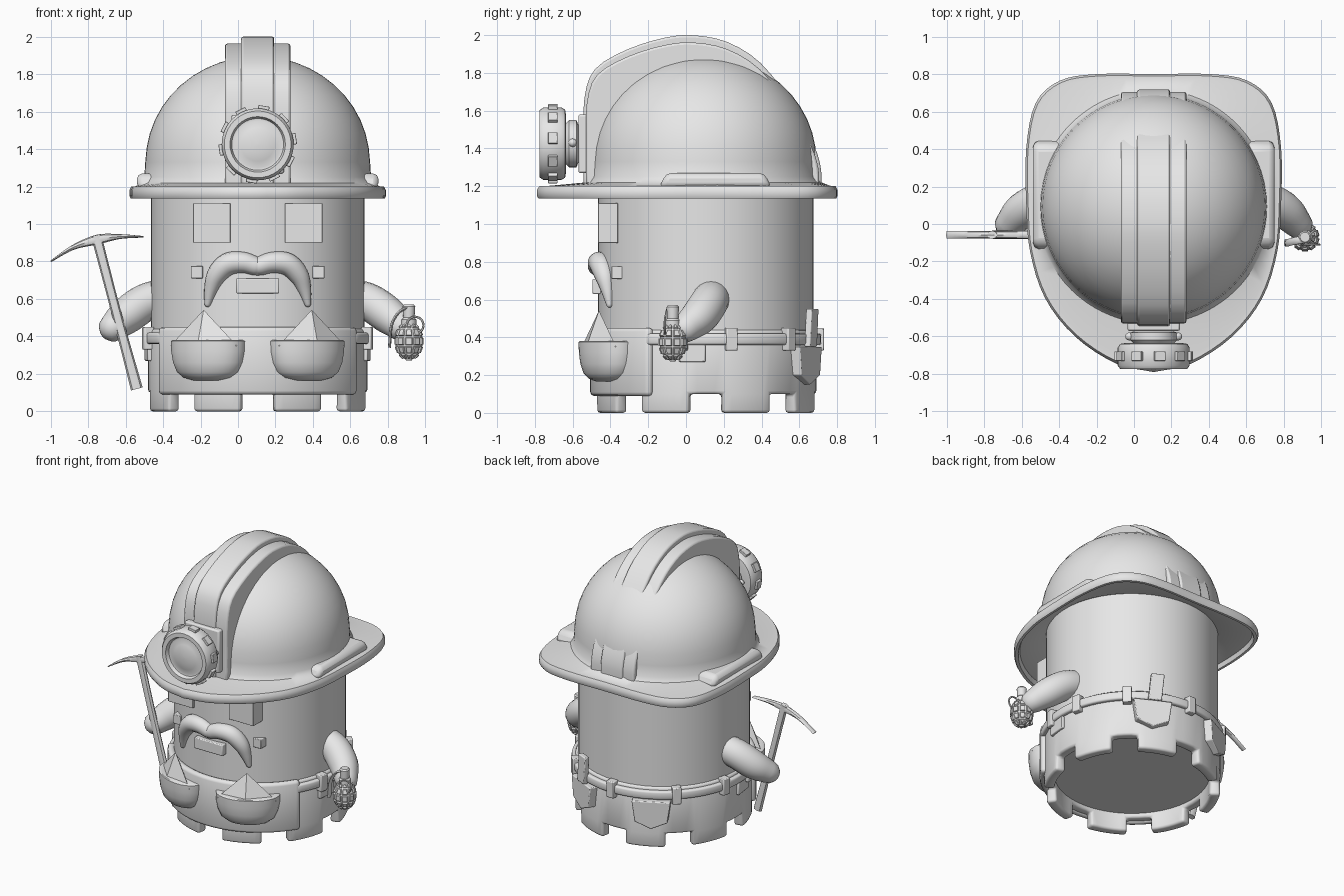
import bpy, bmesh
from math import sin, cos, pi, radians, atan2
from mathutils import Vector

if "Cube" in bpy.data.objects:
    bpy.data.objects.remove(bpy.data.objects["Cube"], do_unlink=True)

GREY = bpy.data.materials.new("plain_grey")
GREY.use_nodes = True
GREY.diffuse_color = (0.8, 0.8, 0.8, 1)
GREY.node_tree.nodes["Principled BSDF"].inputs["Base Color"].default_value = (0.8, 0.8, 0.8, 1)

MID = 0.105          # body axis in x and y
TAU = 2 * pi


def finish(name, bm, bevel=0, thick=0, fix=True, angle=40):
    """Turn a bmesh into a shaded object with optional thickness and bevel."""
    if fix:
        bmesh.ops.recalc_face_normals(bm, faces=bm.faces)
    me = bpy.data.meshes.new(name)
    bm.to_mesh(me)
    bm.free()
    me.materials.append(GREY)
    ob = bpy.data.objects.new(name, me)
    bpy.context.collection.objects.link(ob)
    bpy.ops.object.select_all(action="DESELECT")
    ob.select_set(True)
    bpy.context.view_layer.objects.active = ob
    bpy.ops.object.shade_smooth_by_angle(angle=radians(angle))
    if thick:
        m = ob.modifiers.new("thickness", "SOLIDIFY")
        m.thickness, m.offset = thick, -1
    if bevel:
        m = ob.modifiers.new("bevel", "BEVEL")
        m.width, m.segments, m.limit_method = bevel, 2, "ANGLE"
        m.angle_limit = radians(40)
    return ob


def spline(pts, n):
    """Smooth curve through points of any dimension."""
    p = [Vector(q) for q in pts]
    p = [2 * p[0] - p[1]] + p + [2 * p[-1] - p[-2]]
    out = []
    for a, b, c, d in zip(p, p[1:], p[2:], p[3:]):
        for k in range(n):
            t = k / n
            out.append(0.5 * (2 * b + (c - a) * t + (2 * a - 5 * b + 4 * c - d) * t * t
                              + (3 * b - a - 3 * c + d) * t ** 3))
    return out + [p[-2]]


def loft_mesh(rings):
    bm = bmesh.new()
    rows = [[bm.verts.new(v) for v in r] for r in rings]
    n = len(rows[0])
    for a, b in zip(rows, rows[1:]):
        for i in range(n):
            bm.faces.new((a[i], a[(i + 1) % n], b[(i + 1) % n], b[i]))
    bm.faces.new(rows[0])
    bm.faces.new(rows[-1])
    return bm


def lathe(name, prof, centre, axis="Z", n=40):
    """Rings of (height, radius) around the z or y axis."""
    c, rings = Vector(centre), []
    for h, r in prof:
        ring = [(r * cos(TAU * i / n), r * sin(TAU * i / n)) for i in range(n)]
        rings.append([c + Vector((u, v, h) if axis == "Z" else (u, h, v)) for u, v in ring])
    return finish(name, loft_mesh(rings))


def tube(name, pts, width=None, n=5, sides=14, rounded=True):
    """Swept tube through (x, y, z, radius); width fixes the size along y."""
    path = spline(pts, n)
    if rounded:
        for end, nxt in ((0, 1), (-1, -2)):
            tip, r = path[end].copy(), path[end].w
            d = (path[end].xyz - path[nxt].xyz).normalized()
            for f, g in ((0.5, 0.87), (0.85, 0.53), (0.98, 0.15)):
                q = Vector((*(tip.xyz + d * r * f), r * g))
                path.insert(0, q) if end == 0 else path.append(q)
    rings = []
    for i, p in enumerate(path):
        t = (path[min(i + 1, len(path) - 1)].xyz - path[max(i - 1, 0)].xyz).normalized()
        u = t.cross(Vector((0, 1, 0))).normalized()
        v = u.cross(t)
        rings.append([p.xyz + u * p.w * cos(TAU * k / sides) + v * (width or p.w) * sin(TAU * k / sides)
                      for k in range(sides)])
    return finish(name, loft_mesh(rings))


def prism(name, pts, az, r0, r1, bevel=0.006):
    """Extrude a (tangent, height) outline radially outward at an azimuth."""
    a = radians(az)
    out, tan = Vector((cos(a), sin(a), 0)), Vector((-sin(a), cos(a), 0))
    c = Vector((MID, MID, 0))
    rings = [[c + out * r + tan * t + Vector((0, 0, z)) for t, z in pts] for r in (r0, r1)]
    return finish(name, loft_mesh(rings), bevel)


def rect(t, z, w, h, lean=0):
    return [(t - w - lean, z - h), (t + w - lean, z - h), (t + w + lean, z + h), (t - w + lean, z + h)]


def wall(name, r, a0, a1, n, zs, thick, bevel, skip=lambda i, j: False):
    """Curved wall around the body axis."""
    bm = bmesh.new()
    count = n if a1 - a0 == 360 else n + 1
    ang = [radians(a0 + (a1 - a0) * i / n) for i in range(count)]
    rows = [[bm.verts.new((MID + r * cos(a), MID + r * sin(a), z)) for a in ang] for z in zs]
    for j in range(len(zs) - 1):
        for i in range(n):
            if not skip(i, j):
                k = (i + 1) % count
                bm.faces.new((rows[j][i], rows[j][k], rows[j + 1][k], rows[j + 1][i]))
    bmesh.ops.delete(bm, geom=[v for v in bm.verts if not v.link_faces], context="VERTS")
    return finish(name, bm, bevel, thick, fix=False)


# Body and trousers with a notched hem
lathe("body", [(0.13, 0.57), (1.22, 0.57)], (MID, MID, 0), n=64)
wall("trousers", 0.585, 0, 360, 80, (0, 0.1, 0.44), 0.07, 0.016,
     lambda i, j: j == 0 and i % 10 in (8, 9, 0, 1))

# Belt, loops and back pockets
wall("belt", 0.612, -32, 212, 60, (0.36, 0.42), 0.04, 0.012)
for az in (-12, 13, 47, 90, 133, 167, 192):
    prism("belt_loop", rect(0, 0.39, 0.03, 0.06), az, 0.57, 0.625)
for az in (63, 117):
    prism("back_pocket", [(-0.11, 0.2), (0, 0.15), (0.11, 0.2), (0.13, 0.35), (-0.13, 0.35)], az, 0.55, 0.625)
for az in (-7, 187):
    prism("side_patch", rect(0, 0.315, 0.07, 0.045), az, 0.56, 0.6)
prism("pocket_tool", rect(0, 0.45, 0.045, 0.1, 0.01), 65, 0.6, 0.635)

# Front apron with two pouches, each holding a pointed stone
wall("apron", 0.612, -151, -29, 40, (0.09, 0.27, 0.45), 0.05, 0.02)
for s in (-1, 1):
    a = radians(-90 + s * 27)
    out, tan = Vector((cos(a), sin(a), 0)), Vector((-sin(a), cos(a), 0))
    base = Vector((MID, MID, 0)) + out * 0.575
    rings = []
    for z, f in ((0.165, 0.4), (0.18, 0.66), (0.21, 0.84), (0.26, 0.94), (0.32, 0.99), (0.375, 1), (0.38, 0.96)):
        rings.append([base + tan * 0.215 * f * cos(TAU * k / 32) + out * 0.145 * f * sin(TAU * k / 32)
                      + Vector((0, 0, z)) for k in range(32)])
    finish("apron_pouch", loft_mesh(rings))
    peak = base + out * 0.06
    finish("pointed_stone", loft_mesh([
        [peak + tan * 0.2 * f * u + out * 0.075 * f * v + Vector((0, 0, z))
         for u, v in ((-1, 0), (0, -1), (1, 0), (0, 1))] for z, f in ((0.35, 1), (0.54, 0.01))]), angle=20)

# Face
for s in (-1, 1):
    prism("eye", rect(s * 0.245, 1.005, 0.1, 0.105), -90, 0.465, 0.57, 0.003)
    prism("cheek_square", rect(s * 0.325, 0.743, 0.032, 0.033), -90, 0.44, 0.5, 0.004)
    tube("moustache_half", [(MID + s * x, y, z, r) for x, y, z, r in (
        (0.01, -0.47, 0.775, 0.05), (0.08, -0.465, 0.795, 0.056), (0.16, -0.45, 0.785, 0.06),
        (0.22, -0.43, 0.725, 0.053), (0.25, -0.415, 0.65, 0.036), (0.267, -0.405, 0.575, 0.018))])
prism("mouth", rect(0, 0.67, 0.115, 0.04), -90, 0.53, 0.6, 0.006)

# Arms
for s in (-1, 1):
    tube("arm", [(MID + s * x, y, z, r) for x, y, z, r in (
        (0.48, 0.14, 0.62, 0.095), (0.6, 0.12, 0.58, 0.1), (0.7, 0.07, 0.51, 0.098),
        (0.77, 0.0, 0.45, 0.078))], sides=20)

# Helmet shell: one loft from under the brim to the crown
half = [(0, -0.895), (0.2, -0.85), (0.42, -0.705), (0.58, -0.5), (0.66, -0.25), (0.68, 0),
        (0.68, 0.3), (0.63, 0.54), (0.5, 0.66), (0.3, 0.695), (0, 0.695)]
right = spline(half, 4)
brim = right + [Vector((-p.x, p.y)) for p in right[-2:0:-1]]


def brim_ring(f, z):
    return [(MID + p.x * f, MID + p.y * f, z) for p in brim]


def dome_ring(r, z):
    angles = [atan2(p.y, p.x) for p in brim]
    return [(MID + r * cos(a), MID - 0.012 + r * sin(a), z) for a in angles]


rings = [dome_ring(0.55, 1.2), dome_ring(0.59, 1.18), brim_ring(0.95, 1.165), brim_ring(0.965, 1.135),
         brim_ring(0.99, 1.135), brim_ring(1, 1.15), brim_ring(1, 1.18), brim_ring(0.985, 1.2),
         brim_ring(0.955, 1.2), dome_ring(0.625, 1.22), dome_ring(0.605, 1.25), dome_ring(0.6, 1.33)]
for k in range(1, 12):
    t = k * pi / 23
    rings.append(dome_ring(0.598 * cos(t), 1.33 + 0.565 * sin(t)))
rings.append(dome_ring(0.02, 1.895))
finish("helmet_shell", loft_mesh(rings))

# Raised side shoulders on the brim
for s in (0, 180):
    mid = 0.05 if s == 0 else -0.05
    prism("helmet_shoulder", [(mid - 0.3, 1.19), (mid + 0.3, 1.19), (mid + 0.26, 1.27), (mid - 0.26, 1.27)],
          s, 0.45, 0.645, 0.03)

# Crown ridge: a broad band and a narrower raised band
crest = [(-0.53, 1.2), (-0.53, 1.42), (-0.525, 1.64), (-0.47, 1.79), (-0.3, 1.89), (-0.1, 1.95), (0.05, 1.96),
         (0.22, 1.925), (0.39, 1.82), (0.55, 1.62), (0.66, 1.42), (0.7, 1.3), (0.705, 1.2)]
for name, w, grow in (("ridge_wide", 0.175, 0), ("ridge_narrow", 0.088, 0.035)):
    line = [(y - MID, z) for y, z in spline(crest, 3)]
    line = [(y * (1 + grow * 0.6), 1.2 + (z - 1.2) * (1 + grow * 1.45)) for y, z in line]
    prism(name, line, 0, -w, w, 0.012)

# Headlamp
LAMP = (MID, 0, 1.425)
lathe("lamp_housing", [(-0.635, 0.15), (-0.64, 0.18), (-0.66, 0.192), (-0.755, 0.192), (-0.775, 0.178),
                       (-0.775, 0.148), (-0.75, 0.138), (-0.748, 0.125), (-0.76, 0.09), (-0.768, 0.045),
                       (-0.77, 0.004)], LAMP, "Y")
lathe("lamp_neck", [(-0.57, 0.1), (-0.58, 0.125), (-0.62, 0.125), (-0.645, 0.1)], LAMP, "Y")
prism("lamp_plate", rect(0, 1.425, 0.14, 0.155), -90, 0.6, 0.675, 0.01)
for k in range(10):
    a = TAU * k / 10 + 0.15
    c = Vector((MID, -0.705, 1.425)) + Vector((cos(a), 0, sin(a))) * 0.192
    u, v, w = Vector((-sin(a), 0, cos(a))) * 0.03, Vector((0, 0.025, 0)), Vector((cos(a), 0, sin(a))) * 0.016
    finish("lamp_nub", loft_mesh([[c + u * i + v * j + w * h for i, j in ((-1, -1), (1, -1), (1, 1), (-1, 1))]
                                  for h in (-1, 1)]), 0.003)
for s in (-1, 1):
    tube("lamp_hinge", [(MID + s * x, -0.6, 1.43, 0.022) for x in (0.1, 0.13)])

# Pickaxe in the right hand
tube("pickaxe_handle", [(-0.757, -0.058, 0.94, 0.028), (-0.65, -0.058, 0.53, 0.026), (-0.54, -0.058, 0.12, 0.032)],
     width=0.022, sides=8, rounded=False)
tube("pickaxe_head", [(-1.0, -0.058, 0.8, 0.004), (-0.88, -0.058, 0.875, 0.013), (-0.75, -0.058, 0.917, 0.026),
                      (-0.63, -0.058, 0.933, 0.013), (-0.505, -0.058, 0.932, 0.004)],
     width=0.02, sides=8, rounded=False)

# Grenade in the left hand
GX, GY = 0.912, -0.07
rows = [[(GX + 0.074 * sin(t) * cos(TAU * k / 10), GY + 0.074 * sin(t) * sin(TAU * k / 10), 0.375 - 0.1 * cos(t))
         for k in range(10)] for t in [0.35 + j * (pi - 0.7) / 5 for j in range(6)]]
bm = loft_mesh(rows)
bmesh.ops.recalc_face_normals(bm, faces=bm.faces)
bmesh.ops.inset_individual(bm, faces=bm.faces[:], thickness=0.006, depth=0)
bmesh.ops.inset_individual(bm, faces=[f for f in bm.faces if f.calc_area() > 0.0004], thickness=0.004, depth=0.009)
finish("grenade_body", bm)
lathe("grenade_neck", [(0.45, 0.04), (0.49, 0.04), (0.5, 0.03), (0.56, 0.034), (0.57, 0.026)], (GX, GY, 0), n=14)
tube("grenade_lever", [(0.92, -0.08, 0.56, 0.008), (0.86, -0.09, 0.53, 0.008), (0.82, -0.1, 0.46, 0.008),
                       (0.808, -0.1, 0.34, 0.008)], width=0.02, sides=8, rounded=False)
tube("grenade_pin_ring", [(0.945 + 0.045 * cos(k * TAU / 12), -0.11, 0.46 + 0.045 * sin(k * TAU / 12), 0.006)
                          for k in range(13)], n=2, sides=6, rounded=False)
